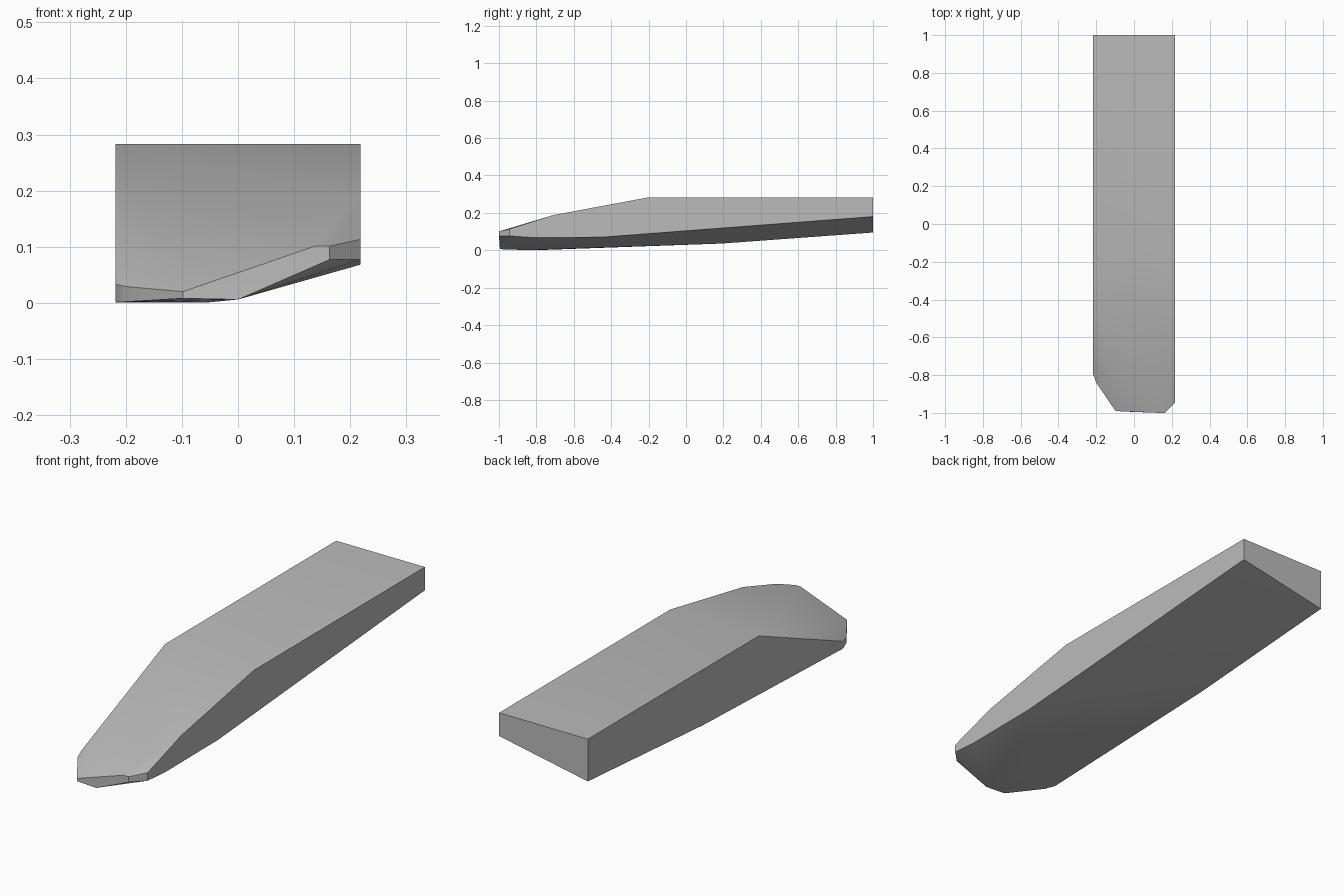
import bpy
import bmesh
import math

cube = bpy.data.objects.get("Cube")
if cube:
    bpy.data.objects.remove(cube, do_unlink=True)


def make_material(name, value):
    mat = bpy.data.materials.new(name)
    mat.use_nodes = True
    colour = (value, value, value, 1.0)
    mat.diffuse_color = colour
    mat.node_tree.nodes["Principled BSDF"].inputs["Base Color"].default_value = colour
    return mat


HALF = 0.218   # half width
TOP = 0.283    # height of the flat top

# Side profiles as (y, z)
left_side = [(1, TOP), (-0.2, TOP), (-0.71, 0.188), (-0.945, 0.113),
             (-0.945, 0.077), (-0.82, 0.068), (-0.45, 0.07), (1, 0.18)]
right_side = [(1, TOP), (-0.2, TOP), (-0.79, 0.033),
              (-0.79, 0.001), (0.19, 0.036), (1, 0.095)]

# Blunt tip and the low point of the underside as (x, y, z)
tip = [(-0.2, -0.84, 0.029), (-0.2, -0.84, 0.002),
       (-0.098, -0.99, 0.02), (-0.098, -0.99, 0.008),
       (0.137, -1, 0.101), (0.163, -1, 0.101), (0.163, -1, 0.077),
       (0, -0.995, 0.006), (-0.05, -0.85, 0.001)]

points = [(HALF, y, z) for y, z in left_side]
points += [(-HALF, y, z) for y, z in right_side]
points += tip

# Faceted wedge wrapped around the profiles
bm = bmesh.new()
for p in points:
    bm.verts.new(p)
hull = bmesh.ops.convex_hull(bm, input=bm.verts)
loose = [v for v in bm.verts if not v.link_faces]
bmesh.ops.delete(bm, geom=loose, context='VERTS')
bmesh.ops.dissolve_limit(bm, angle_limit=math.radians(0.5),
                         verts=bm.verts, edges=bm.edges)
bmesh.ops.recalc_face_normals(bm, faces=bm.faces)

mesh = bpy.data.meshes.new("wedge_body")
bm.to_mesh(mesh)
bm.free()
body = bpy.data.objects.new("wedge_body", mesh)
bpy.context.collection.objects.link(body)
mesh.materials.append(make_material("plain_grey", 0.5))

# Soft bends, sharp corners
bpy.ops.object.select_all(action='DESELECT')
body.select_set(True)
bpy.context.view_layer.objects.active = body
bpy.ops.object.shade_smooth_by_angle(angle=math.radians(30))
